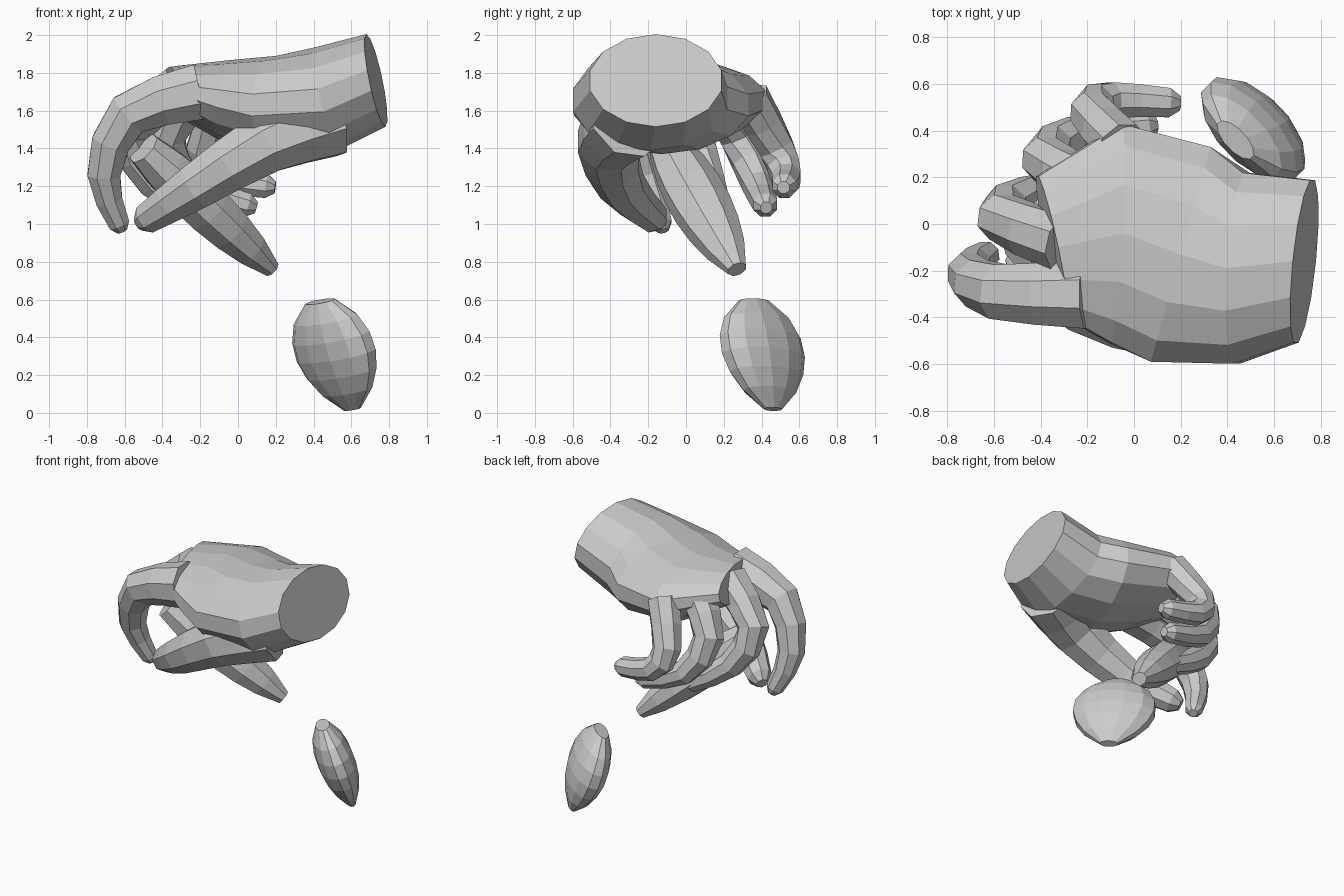
import bpy, bmesh, math
from mathutils import Vector

if "Cube" in bpy.data.objects:
    bpy.data.objects.remove(bpy.data.objects["Cube"])


def loft(name, rings_in, sides, side=(0, 1, 0), first=None):
    """Skin rings of (centre, half width, half height); width lies along side."""
    bm = bmesh.new()
    rings = []
    last = len(rings_in) - 1
    for i, (c, ra, rb) in enumerate(rings_in):
        t = (rings_in[min(i + 1, last)][0] - rings_in[max(i - 1, 0)][0]).normalized()
        a = Vector(side)
        a = (a - t * a.dot(t)).normalized()
        b = t.cross(a)
        if first and i == 0:
            a, b = first
        ring = []
        for k in range(sides):
            ang = 2 * math.pi * (k + 0.5) / sides
            ring.append(bm.verts.new(c + a * ra * math.cos(ang) + b * rb * math.sin(ang)))
        rings.append(ring)
    for r0, r1 in zip(rings, rings[1:]):
        for k in range(sides):
            j = (k + 1) % sides
            bm.faces.new((r0[k], r0[j], r1[j], r1[k]))
    bm.faces.new(rings[0][::-1])
    bm.faces.new(rings[-1])
    bmesh.ops.recalc_face_normals(bm, faces=bm.faces)
    me = bpy.data.meshes.new(name)
    bm.to_mesh(me)
    bm.free()
    ob = bpy.data.objects.new(name, me)
    bpy.context.collection.objects.link(ob)
    return ob


def smooth_path(points):
    """Insert one spline midpoint between each pair of joints."""
    p = [2 * points[0] - points[1]] + points + [2 * points[-1] - points[-2]]
    out = []
    for i in range(1, len(p) - 2):
        out += [p[i], (9 * (p[i] + p[i + 1]) - p[i - 1] - p[i + 2]) / 16]
    return out + [p[-2]]


def digit(name, joints, r0, r1, sides=8):
    """Tapered digit through its joints with a rounded tip."""
    path = smooth_path([Vector(j) for j in joints])
    n = len(path) - 1
    rings = []
    for i, p in enumerate(path):
        r = r0 + (r1 - r0) * i / n
        rings.append((p, r, r))
    end = path[-1] + (path[-1] - path[-2]).normalized() * r1 * 0.7
    rings.append((end, r1 * 0.5, r1 * 0.5))
    return loft(name, rings, sides)


def join(target, part):
    """Fuse a part into the target."""
    mod = target.modifiers.new("join", 'BOOLEAN')
    mod.operation = 'UNION'
    mod.solver = 'EXACT'
    mod.object = part
    bpy.context.view_layer.objects.active = target
    bpy.ops.object.modifier_apply(modifier=mod.name)
    bpy.data.objects.remove(part)


# wrist and palm, with the slanted wrist cut
palm = [(Vector(c), w, h) for c, w, h in (
    ((0.73, -0.16, 1.76), 0.36, 0.25),
    ((0.46, -0.19, 1.66), 0.42, 0.28),
    ((0.2, -0.13, 1.63), 0.49, 0.26),
    ((-0.08, -0.04, 1.66), 0.48, 0.21),
    ((-0.35, -0.1, 1.72), 0.32, 0.12))]
hand = loft("hand", palm, 14, first=(Vector((0.1, 0.99, 0)), Vector((0.2, 0, -0.98))))

# thumb
join(hand, digit("thumb", [(0.48, -0.3, 1.56), (0.15, -0.41, 1.43),
                           (-0.22, -0.34, 1.2), (-0.48, -0.17, 1.03)], 0.22, 0.085))
# four curled fingers
join(hand, digit("index_finger", [(-0.2, -0.3, 1.7), (-0.58, -0.29, 1.58),
                                  (-0.71, -0.21, 1.26), (-0.63, -0.13, 1.0)], 0.16, 0.06))
join(hand, digit("middle_finger", [(-0.3, -0.08, 1.73), (-0.57, 0.03, 1.49),
                                   (-0.45, 0.12, 1.22), (-0.17, 0.18, 1.04)], 0.13, 0.07))
join(hand, digit("ring_finger", [(-0.2, 0.16, 1.71), (-0.38, 0.28, 1.46),
                                 (-0.25, 0.38, 1.21), (0.05, 0.42, 1.1)], 0.125, 0.068))
join(hand, digit("little_finger", [(-0.05, 0.33, 1.67), (-0.18, 0.48, 1.4),
                                   (-0.09, 0.53, 1.25), (0.15, 0.52, 1.2)], 0.115, 0.068))

# gripped rod tapering to its broken end
a, b = Vector((-0.5, -0.09, 1.4)), Vector((0.18, 0.27, 0.76))
rod = []
for i in range(7):
    s = i / 6
    r = 0.165 * math.sin(math.pi * (0.18 + 0.77 * s)) ** 0.6
    rod.append((a.lerp(b, s), r, r * 0.85))
loft("held_handle", rod, 8)

# flattened egg-shaped lower end, pointed at the bottom
a, b = Vector((0.435, 0.36, 0.59)), Vector((0.605, 0.46, 0.02))
egg = []
for i in range(7):
    s = i / 6
    w = 0.285 * math.sin(math.pi * (0.07 + 0.9 * s ** 0.9)) ** 0.65
    egg.append((a.lerp(b, s), w, w * 0.45))
loft("lower_end", egg, 12, side=(1, -1, 0))
